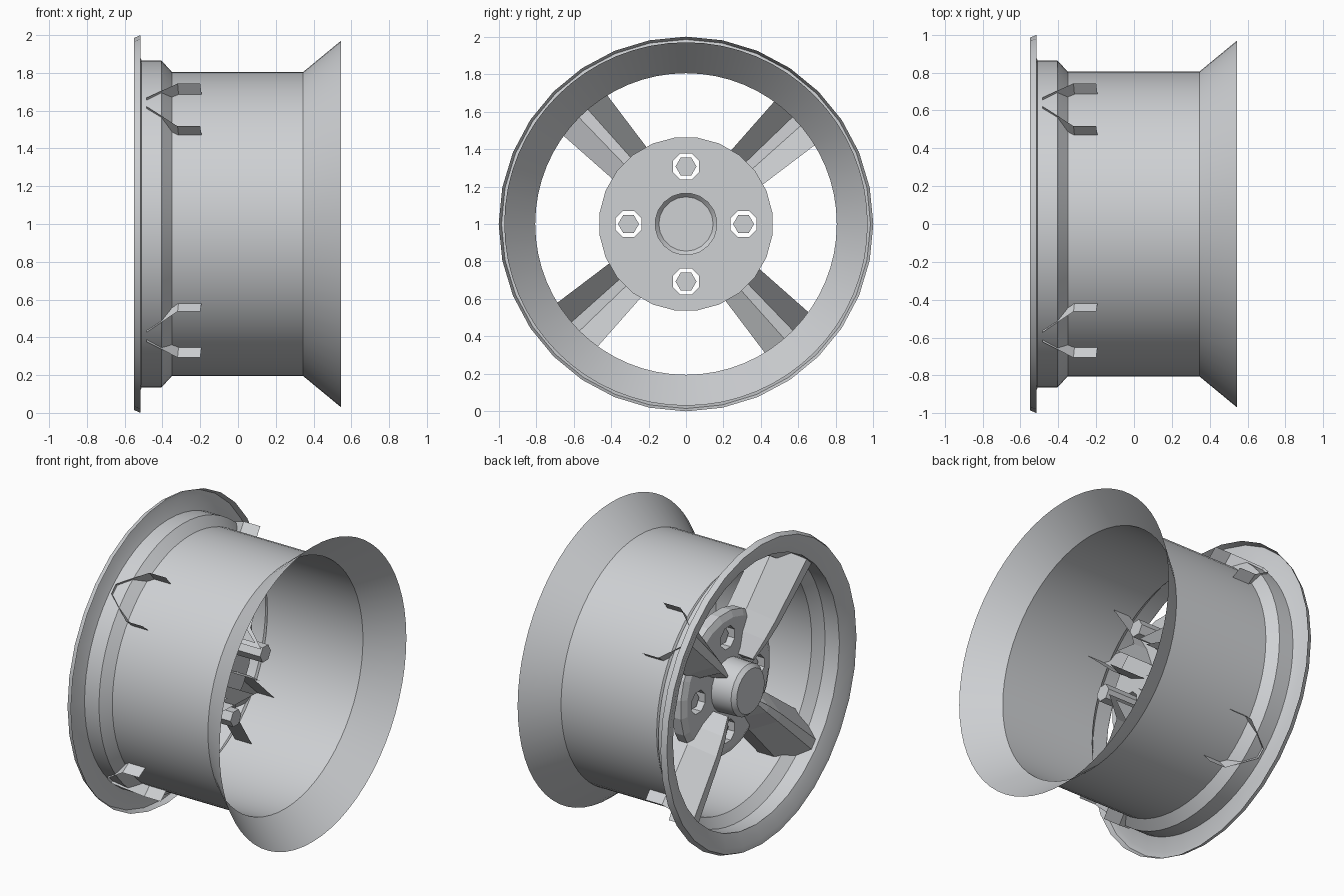
import bpy, bmesh, math
from mathutils import Matrix, Vector

cube = bpy.data.objects.get("Cube")
if cube:
    bpy.data.objects.remove(cube)

HUB = 1.0  # height of the wheel axis

metal = bpy.data.materials.new("grey_metal")
metal.use_nodes = True
grey = (0.62, 0.635, 0.655, 1)
metal.diffuse_color = grey
metal.node_tree.nodes["Principled BSDF"].inputs["Base Color"].default_value = grey


def make(name, bm, smooth=None):
    bmesh.ops.remove_doubles(bm, verts=bm.verts, dist=1e-5)
    bmesh.ops.recalc_face_normals(bm, faces=bm.faces)
    mesh = bpy.data.meshes.new(name)
    bm.to_mesh(mesh)
    bm.free()
    mesh.materials.append(metal)
    ob = bpy.data.objects.new(name, mesh)
    ob.location.z = HUB
    bpy.context.collection.objects.link(ob)
    if smooth:
        bpy.ops.object.select_all(action='DESELECT')
        bpy.context.view_layer.objects.active = ob
        ob.select_set(True)
        bpy.ops.object.shade_smooth_by_angle(angle=math.radians(smooth))
    return ob


def skin(bm, rings, closed):
    """Bridge rows of points with quads."""
    rows = [[bm.verts.new(p) for p in ring] for ring in rings]
    for a, b in zip(rows, rows[1:]):
        n = len(a)
        for i in range(n if closed else n - 1):
            j = (i + 1) % n
            bm.faces.new((a[i], a[j], b[j], b[i]))
    return rows


def lathe(name, profile, sides, y=0, z=0, turn=0, caps=(False, False), smooth=None):
    """Revolve (x, radius) points about an axis along x."""
    bm = bmesh.new()
    angles = [math.tau * i / sides + turn for i in range(sides)]
    rows = skin(bm, [[(x, y + r * math.cos(a), z + r * math.sin(a)) for a in angles]
                     for x, r in profile], True)
    for row, cap in zip((rows[0], rows[-1]), caps):
        if cap:
            bm.faces.new(row)
    return make(name, bm, smooth)


# Barrel with drop step and open flare, then the hooked lip, hollow behind
lathe("rim_barrel", [(0.545, 0.97), (0.345, 0.805), (-0.35, 0.805), (-0.405, 0.865),
                     (-0.51, 0.865)], 64, smooth=25)
lathe("rim_lip", [(-0.515, 1.0), (-0.55, 0.985), (-0.545, 0.95), (-0.51, 0.865)],
      32, smooth=25)

# Hub plate with bolt holes and a centre bore
hub = lathe("hub_plate", [(-0.305, 0.425), (-0.285, 0.465), (-0.22, 0.465)], 24,
            turn=math.pi / 24, caps=(True, True))


def drill(name, radius, sides, y, z):
    cutter = lathe(name, [(-0.5, radius), (0.2, radius)], sides, y, z,
                   math.pi / sides, (True, True))
    cutter.hide_render = True
    cutter.hide_set(True)
    cut = hub.modifiers.new(name, 'BOOLEAN')
    cut.object, cut.operation, cut.solver = cutter, 'DIFFERENCE', 'EXACT'
    return cutter


cutters = [drill("bore_cutter", 0.165, 20, 0, 0)]

# Lug bolts sitting loose in their holes
for i in range(4):
    a = i * math.pi / 2
    y, z = 0.307 * math.cos(a), 0.307 * math.sin(a)
    cutters.append(drill("bolt_cutter", 0.076, 8, y, z))
    lathe("lug_bolt", [(-0.27, 0.056), (-0.015, 0.056)], 6, y, z, caps=(True, True))

# Bake the holes and drop the cutters
graph = bpy.context.evaluated_depsgraph_get()
baked = bpy.data.meshes.new_from_object(hub.evaluated_get(graph))
hub.modifiers.clear()
hub.data = baked
for cutter in cutters:
    bpy.data.objects.remove(cutter)

# Centre cap, hollow behind
lathe("centre_cap", [(-0.26, 0.175), (-0.445, 0.168), (-0.47, 0.145)], 20,
      caps=(False, True), smooth=30)

# Spokes: (radius, ridge radius, half width, ridge x, shoulder x, bottom x)
stations = [(0.19, 0.19, 0.045, -0.40, -0.25, 0.05),
            (0.32, 0.32, 0.10, -0.43, -0.28, -0.12),
            (0.45, 0.45, 0.125, -0.45, -0.29, -0.16),
            (0.86, 0.88, 0.166, -0.485, -0.32, -0.20)]


def section(r, ridge_r, half, ridge, shoulder, bottom):
    side = [(bottom, half, r), (shoulder, half, r), (ridge, half * 0.2, ridge_r)]
    return side + [(x, -t, d) for x, t, d in reversed(side)]


for i in range(4):
    bm = bmesh.new()
    rows = skin(bm, [section(*s) for s in stations], False)
    bm.faces.new(rows[0][1:5])  # inner nose beside the cap
    turn = math.radians(42.85 + 90 * i)
    bmesh.ops.rotate(bm, verts=bm.verts, cent=Vector(),
                     matrix=Matrix.Rotation(turn, 3, 'X'))
    make("spoke", bm)
